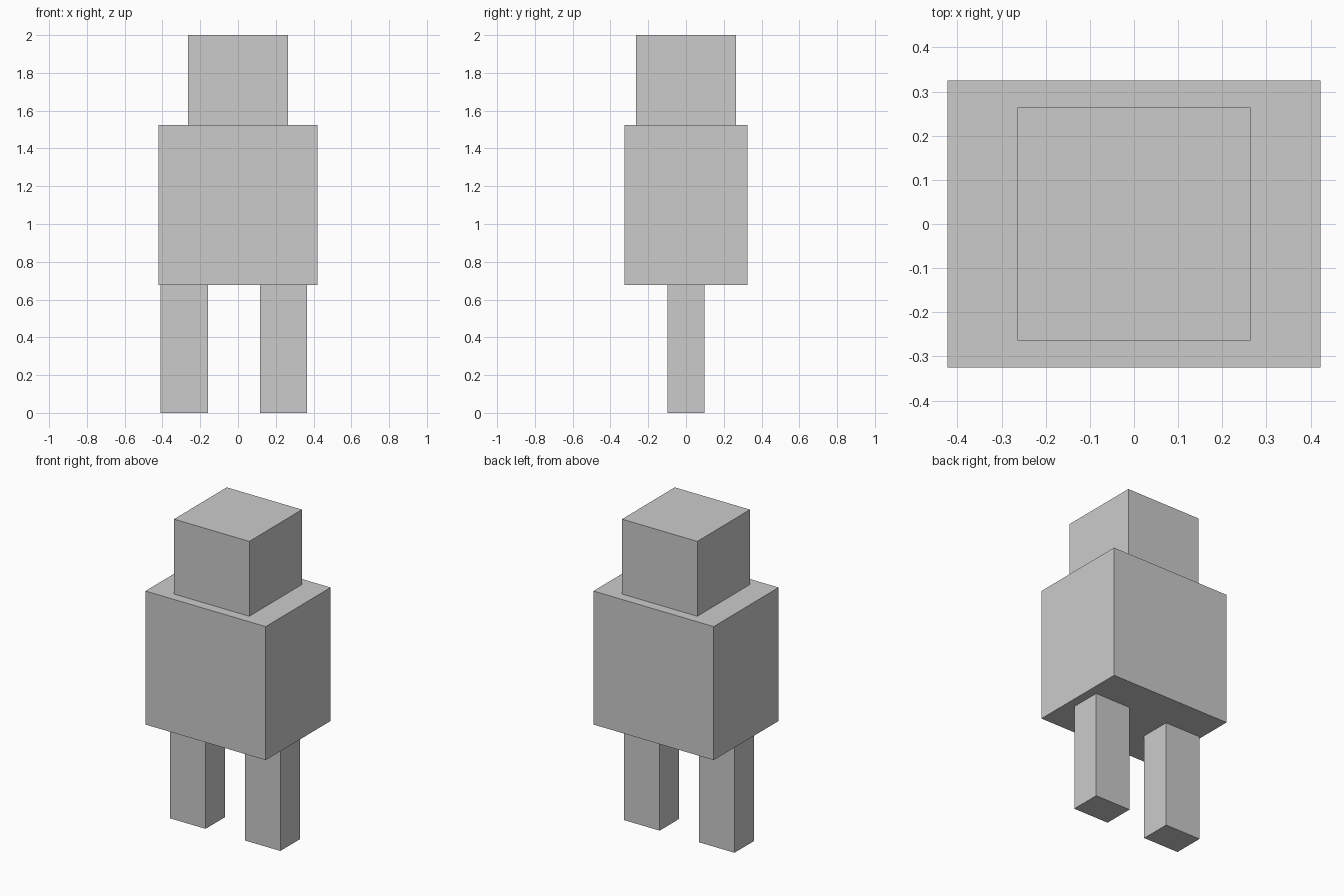
import bpy

if "Cube" in bpy.data.objects:
    bpy.data.objects.remove(bpy.data.objects["Cube"])


def box(name, x, y, z):
    """Axis-aligned box from (min, max) ranges."""
    ranges = (x, y, z)
    bpy.ops.mesh.primitive_cube_add(size=1, location=[(a + b) / 2 for a, b in ranges])
    ob = bpy.context.object
    ob.name = name
    ob.scale = [b - a for a, b in ranges]
    bpy.ops.object.transform_apply(location=False, rotation=False, scale=True)
    return ob


HIP, NECK, TOP = 0.678, 1.525, 2.0

# Head and torso
box("head", (-0.264, 0.264), (-0.264, 0.264), (NECK, TOP))
box("torso", (-0.422, 0.422), (-0.325, 0.325), (HIP, NECK))

# Legs, set slightly off centre
for name, cx in (("left_leg", -0.284), ("right_leg", 0.241)):
    box(name, (cx - 0.125, cx + 0.125), (-0.098, 0.098), (0, HIP))
